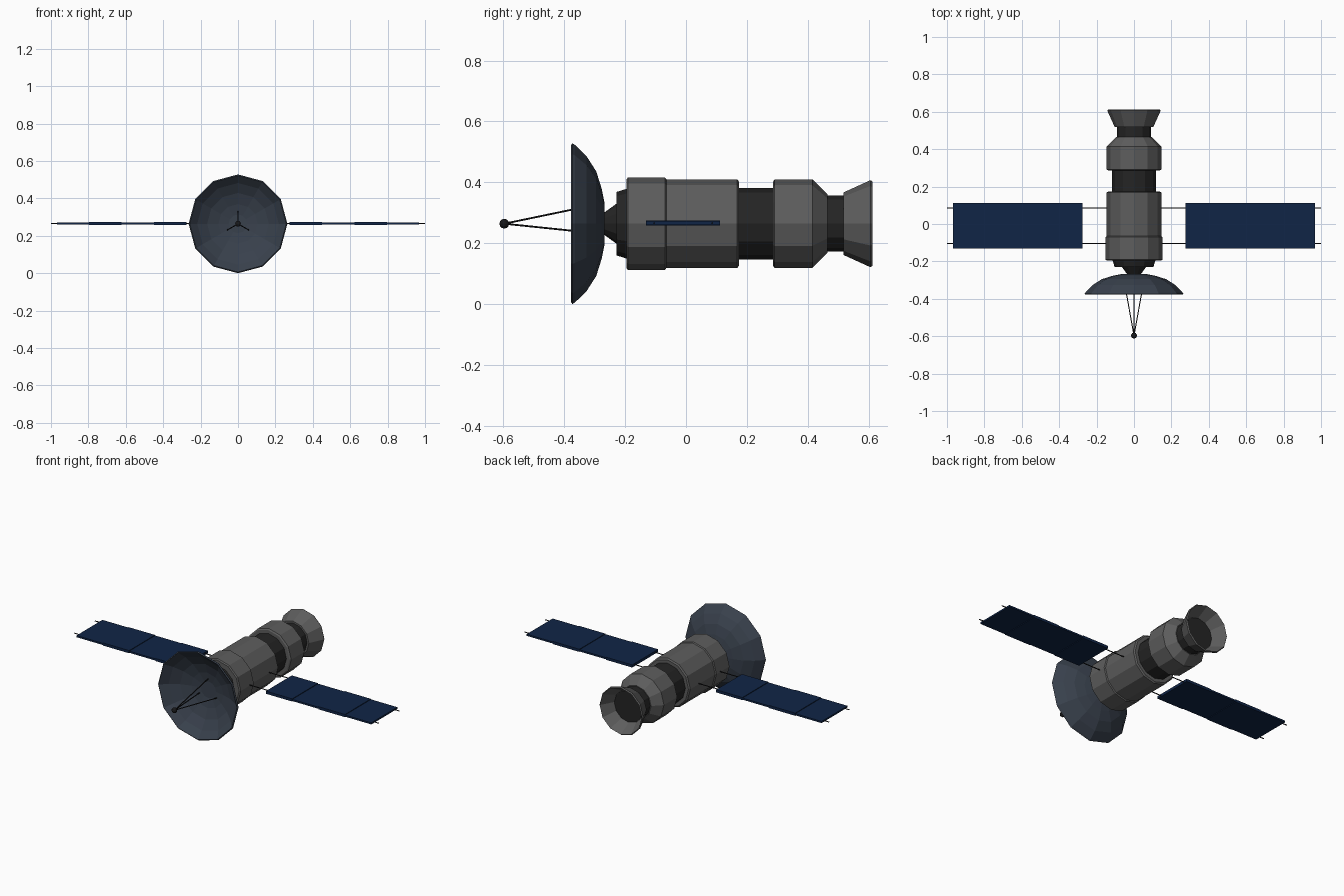
import bpy, bmesh, math
from mathutils import Vector

if "Cube" in bpy.data.objects:
    bpy.data.objects.remove(bpy.data.objects["Cube"])

ZC = 0.264   # height of the long axis
SIDES = 12


def mat(name, *c):
    m = bpy.data.materials.new(name)
    m.diffuse_color = (*c, 1)
    m.use_nodes = True
    m.node_tree.nodes["Principled BSDF"].inputs["Base Color"].default_value = m.diffuse_color
    return m


GREY = mat("hull grey", 0.11, 0.11, 0.11)
DARK = mat("dark grey", 0.018, 0.018, 0.018)
DISH = mat("dish slate", 0.04, 0.052, 0.073)
BLUE = mat("panel blue", 0.005, 0.018, 0.062)
BLACK = mat("rod black", 0.009, 0.009, 0.010)


def finish(name, bm, m):
    bmesh.ops.recalc_face_normals(bm, faces=bm.faces[:])
    me = bpy.data.meshes.new(name)
    bm.to_mesh(me)
    bm.free()
    me.materials.append(m)
    ob = bpy.data.objects.new(name, me)
    bpy.context.collection.objects.link(ob)
    return ob


def lathe(name, profile, m):
    """Turn (y, radius) points around the long axis and cap both ends."""
    bm = bmesh.new()
    rings = []
    for y, r in profile:
        rings.append([bm.verts.new((r * math.cos(a), y, ZC + r * math.sin(a)))
                      for a in (2 * math.pi * k / SIDES for k in range(SIDES))])
    for a, b in zip(rings, rings[1:]):
        for k in range(SIDES):
            n = (k + 1) % SIDES
            bm.faces.new((a[k], a[n], b[n], b[k]))
    bm.faces.new(rings[0])
    bm.faces.new(rings[-1])
    return finish(name, bm, m)


def rod(name, p, q, r, m):
    p, q = Vector(p), Vector(q)
    bm = bmesh.new()
    bmesh.ops.create_cone(bm, segments=6, radius1=r, radius2=r,
                          depth=(q - p).length, cap_ends=True)
    ob = finish(name, bm, m)
    ob.location = (p + q) / 2
    ob.rotation_euler = (q - p).to_track_quat('Z', 'Y').to_euler()
    return ob


def box(name, x0, x1, y0, y1, z0, z1, m):
    bm = bmesh.new()
    bmesh.ops.create_cube(bm, size=1)
    for v in bm.verts:
        v.co = ((x0 + x1) / 2 + v.co.x * (x1 - x0),
                (y0 + y1) / 2 + v.co.y * (y1 - y0),
                (z0 + z1) / 2 + v.co.z * (z1 - z0))
    return finish(name, bm, m)


# Hull sections, front to back
lathe("dish_mount", [(-0.275, 0.032), (-0.228, 0.066)], DARK)
lathe("front_cap", [(-0.229, 0.104), (-0.19, 0.116)], DARK)
lathe("front_collar", [(-0.196, 0.145), (-0.191, 0.152), (-0.069, 0.152),
                       (-0.064, 0.145)], GREY)
lathe("main_hull", [(-0.066, 0.146), (0.168, 0.146), (0.174, 0.138)], GREY)
lathe("middle_band", [(0.165, 0.118), (0.295, 0.118)], DARK)
lathe("rear_hull", [(0.286, 0.138), (0.291, 0.146), (0.415, 0.146),
                    (0.465, 0.096)], GREY)
lathe("rear_neck", [(0.455, 0.092), (0.53, 0.092)], DARK)

# Hollow nozzle with a dark floor
lathe("nozzle", [(0.518, 0.103), (0.606, 0.143), (0.613, 0.138),
                 (0.535, 0.095)], GREY)
lathe("nozzle_floor", [(0.530, 0.093), (0.540, 0.093)], DARK)

# Dish: outer curve, rim, inner curve
lathe("dish", [(-0.267, 0.065), (-0.277, 0.115), (-0.295, 0.172),
               (-0.327, 0.222), (-0.364, 0.258), (-0.373, 0.264),
               (-0.378, 0.258), (-0.340, 0.218), (-0.308, 0.165),
               (-0.288, 0.105), (-0.278, 0.050)], DISH)

# Antenna feed on three struts
for i, deg in enumerate((90, 210, 330)):
    a = math.radians(deg)
    rod(f"feed_strut_{i}", (0.066 * math.cos(a), -0.279, ZC + 0.066 * math.sin(a)),
        (0, -0.597, ZC), 0.003, BLACK)
bm = bmesh.new()
bmesh.ops.create_uvsphere(bm, u_segments=10, v_segments=6, radius=0.016)
finish("feed_ball", bm, BLACK).location = (0, -0.597, ZC)

# Solar wings: four panels each side on two long rods
for s, side in ((1, "right"), (-1, "left")):
    for i in range(4):
        x0 = 0.276 + i * 0.1735
        t = 0.008 if i % 2 == 0 else 0.005
        xs = sorted((s * x0, s * (x0 + 0.1725)))
        box(f"{side}_panel_{i}", *xs, -0.132, 0.111, ZC + 0.002 - t, ZC + 0.002 + t, BLUE)
    for j, y in enumerate((-0.105, 0.086)):
        rod(f"{side}_wing_rod_{j}", (s * 0.12, y, ZC + 0.002), (s * 1.0, y, ZC + 0.002),
            0.003, BLACK)
